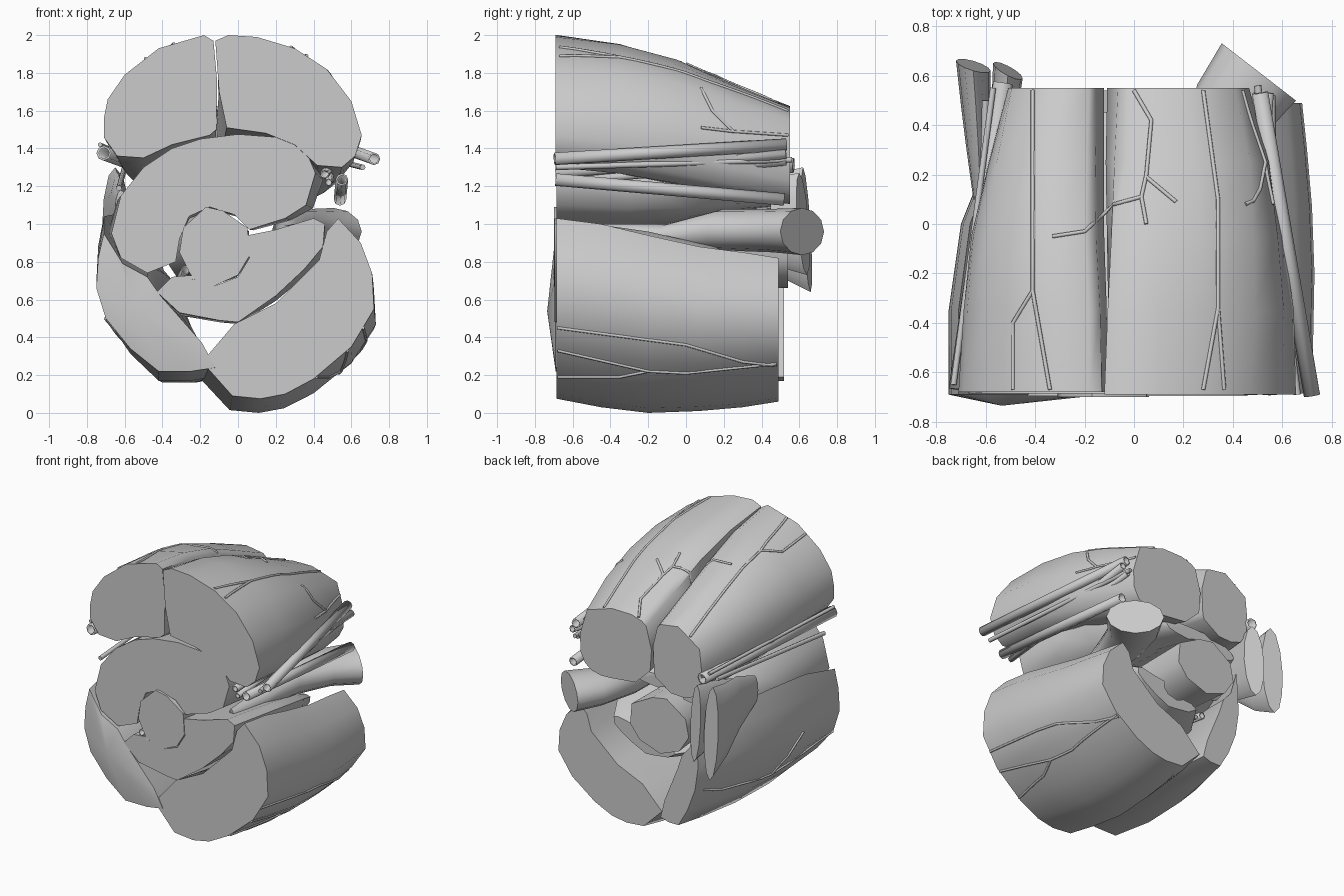
import bpy, bmesh, math
from mathutils import Vector
from mathutils.bvhtree import BVHTree

solids = []   # muscle meshes that surface veins are projected onto


def loft(name, rings, bulge=0.0):
    bm = bmesh.new()
    vs = [[bm.verts.new(p) for p in r] for r in rings]
    n = len(rings[0])
    for a, b in zip(vs, vs[1:]):
        for i in range(n):
            j = (i + 1) % n
            bm.faces.new((a[i], a[j], b[j], b[i]))
    if bulge:
        c = bm.verts.new(sum((v.co for v in vs[0]), Vector()) / n + Vector((-.04, -bulge, 0)))
        for i in range(n):
            bm.faces.new((vs[0][i], c, vs[0][(i + 1) % n]))
    else:
        bm.faces.new(vs[0])
    bm.faces.new(vs[-1])
    bmesh.ops.recalc_face_normals(bm, faces=bm.faces)
    me = bpy.data.meshes.new(name)
    bm.to_mesh(me)
    solids.append(BVHTree.FromBMesh(bm))
    bm.free()
    ob = bpy.data.objects.new(name, me)
    bpy.context.collection.objects.link(ob)
    bpy.ops.object.select_all(action='DESELECT')
    ob.select_set(True)
    bpy.context.view_layer.objects.active = ob
    bpy.ops.object.shade_smooth_by_angle(angle=math.radians(50))
    return ob


def muscle(name, outline, y0, stations, bulge=0.0):
    """Front outline (x, z) refitted to the box (y, x0, x1, z0, z1) of each station;
    an optional sixth value blends it toward a rounded box."""
    xs, zs = [p[0] for p in outline], [p[1] for p in outline]
    ax, bx, az, bz = min(xs), max(xs), min(zs), max(zs)
    rings = [[Vector((x, y0, z)) for x, z in outline]]
    for y, x0, x1, z0, z1, *r in stations:
        t = r[0] if r else 0
        ring = []
        for x, z in outline:
            u, w = 2 * (x - ax) / (bx - ax) - 1, 2 * (z - az) / (bz - az) - 1
            s = (abs(u) ** 3 + abs(w) ** 3) ** (-1 / 3)
            k = 1 - t + t * s
            ring.append(Vector(((x0 + x1) / 2 + u * k * (x1 - x0) / 2, y, (z0 + z1) / 2 + w * k * (z1 - z0) / 2)))
        rings.append(ring)
    return loft(name, rings, bulge)


# Upper pair of muscles
muscle("upper_left_muscle",
       [(-.18, 2), (-.13, 1.97), (-.11, 1.75), (-.115, 1.5), (-.15, 1.47), (-.35, 1.42), (-.5, 1.35),
        (-.64, 1.36), (-.71, 1.46), (-.71, 1.56), (-.69, 1.66), (-.6, 1.79), (-.42, 1.93)], -.68,
       [(-.35, -.69, -.11, 1.3, 1.96, .2), (-.05, -.66, -.12, 1.24, 1.88, .45),
        (.25, -.59, -.12, 1.17, 1.76, .7), (.55, -.51, -.12, 1.12, 1.63, .9)])
muscle("upper_right_muscle",
       [(-.12, 1.97), (-.05, 2), (.1, 1.99), (.3, 1.93), (.47, 1.82), (.6, 1.65), (.655, 1.47), (.62, 1.36),
        (.55, 1.3), (.42, 1.31), (.3, 1.42), (.15, 1.48), (-.06, 1.51), (-.1, 1.7)], -.69,
       [(-.35, -.12, .65, 1.26, 1.96, .2), (-.05, -.12, .61, 1.2, 1.88, .45),
        (.25, -.12, .56, 1.14, 1.75, .7), (.55, -.11, .47, 1.1, 1.62, .9)])

# Middle muscle wrapping the bone
muscle("middle_muscle",
       [(-.2, 1.45), (0, 1.475), (.2, 1.46), (.35, 1.41), (.41, 1.27), (.36, 1.1), (.25, 1.03), (.06, .97),
        (-.02, 1.05), (-.15, 1.09), (-.26, 1.04), (-.31, .92), (-.33, .8), (-.48, .74), (-.62, .82),
        (-.67, .95), (-.62, 1.15), (-.5, 1.3), (-.35, 1.4)], -.685,
       [(-.3, -.69, .45, .76, 1.42), (0, -.66, .42, .84, 1.34), (.25, -.58, .3, .96, 1.26),
        (.45, -.48, .1, 1.04, 1.18)])

# Bone shaft
muscle("bone",
       [(-.17, 1.09), (-.08, 1.07), (.05, .98), (.06, .83), (0, .73), (-.13, .67), (-.25, .73),
        (-.31, .85), (-.29, .98)], -.7,
       [(-.3, -.31, .06, .68, 1.08), (.1, -.35, .06, .67, 1.07), (.54, -.4, .07, .66, 1.07)])

# Crescent muscle beneath the bone
muscle("inner_lower_muscle",
       [(.05, .94), (.2, .97), (.4, 1.03), (.46, 1), (.45, .88), (.35, .76), (.2, .62), (.0, .48),
        (-.1, .49), (-.31, .53), (-.43, .64), (-.35, .72), (-.23, .73), (-.13, .67), (0, .72), (.06, .82)], -.695,
       [(-.2, -.42, .46, .47, .96), (.15, -.36, .42, .5, .88), (.4, -.2, .3, .55, .76)])

# Large lower right and lower left muscles
muscle("lower_right_muscle",
       [(.47, .96), (.53, 1.03), (.65, .9), (.71, .74), (.72, .55), (.6, .35), (.4, .18), (.25, .1), (.12, .075),
        (-.03, .09), (-.19, .27), (-.02, .47), (.2, .58), (.43, .81)], -.685,
       [(-.45, -.2, .725, .03, 1), (-.2, -.21, .73, 0, .94), (.07, -.2, .72, .01, .88),
        (.3, -.18, .7, .03, .85), (.49, -.15, .68, .06, .82)])
muscle("lower_left_muscle",
       [(-.71, .95), (-.61, .79), (-.48, .72), (-.41, .62), (-.19, .37), (-.12, .24), (-.25, .22), (-.42, .22),
        (-.57, .34), (-.7, .5), (-.75, .66), (-.74, .82)], -.69,
       [(-.35, -.75, -.12, .17, 1.04), (0, -.7, -.12, .16, 1.05), (.3, -.58, -.13, .16, 1.0),
        (.52, -.46, -.16, .17, .92)], .045)


# Side slabs on the left, tapering toward the front
def oval(c, u, v, n=12):
    return [Vector(c) + Vector(u) * math.cos(2 * math.pi * i / n) + Vector(v) * math.sin(2 * math.pi * i / n)
            for i in range(n)]


loft("outer_side_slab", [oval((-.62, .1, 1.08), (.03, 0, 0), (0, 0, .1)),
                         oval((-.63, .32, 1.06), (.05, 0, 0), (0, 0, .2)),
                         oval((-.64, .48, 1.0), (.06, 0, 0), (0, 0, .27)),
                         oval((-.65, .64, .97), (.07, -.02, 0), (0, -.02, .33))])
loft("inner_side_slab", [oval((-.56, .1, 1.05), (.03, 0, 0), (0, 0, .1)),
                         oval((-.53, .4, 1.02), (.05, 0, 0), (0, 0, .22)),
                         oval((-.51, .62, 1.0), (.06, -.03, 0), (0, -.02, .27))])

# Flared branch leaving at the back right
d = Vector((.79, -.61, 0))
loft("flared_branch", [oval((.3, -.5, .95), d * .05, (0, 0, .05)),
                       oval((.28, -.1, .93), d * .09, (0, 0, .07)),
                       oval((.3, .2, .97), d * .15, (0, 0, .11)),
                       oval((.39, .46, .965), d * .17, (0, 0, .115)),
                       oval((.505, .615, .96), d * .19, (0, 0, .125))])


# Vessels
def tube(name, pts, r, hollow=False):
    cu = bpy.data.curves.new(name, 'CURVE')
    cu.dimensions = '3D'
    cu.bevel_depth = r
    cu.bevel_resolution = 2
    cu.use_fill_caps = not hollow
    sp = cu.splines.new('POLY')
    sp.points.add(len(pts) - 1)
    for p, q in zip(sp.points, pts):
        p.co = (*q, 1)
    ob = bpy.data.objects.new(name, cu)
    bpy.context.collection.objects.link(ob)
    if hollow:
        m = ob.modifiers.new("wall", 'SOLIDIFY')
        m.thickness = r * .3


for k, (a, b, r) in enumerate([
        ((.72, -.695, 1.345), (.51, .53, 1.42), .033), ((.46, -.69, 1.265), (.54, .53, 1.37), .025),
        ((.55, -.69, 1.235), (.54, .52, 1.13), .033), ((.66, -.69, 1.3), (.5, .56, 1.34), .015),
        ((.48, -.69, 1.22), (.5, .53, 1.33), .02), ((-.71, -.67, 1.375), (-.53, .57, 1.31), .04),
        ((-.73, -.65, 1.42), (-.57, .55, 1.35), .012), ((-.63, -.68, 1.19), (-.6, .5, 1.3), .015),
        ((-.28, -.7, .755), (-.33, .3, .66), .025), ((-.235, -.7, .72), (-.28, .3, .63), .015)]):
    tube(f"vessel_{k + 1}", [a, b], r, r > .018)


# Surface veins, projected from above or from a side
def vein(name, path, side, r=.008):
    dirn = {'top': Vector((0, 0, -1)), 'right': Vector((-1, 0, 0)), 'left': Vector((1, 0, 0))}[side]
    flat = []
    for p, q in zip(path, path[1:]):
        flat += [Vector(p).lerp(Vector(q), t / 4) for t in range(4)]
    flat.append(Vector(path[-1]))
    pts = []
    for a, b in flat:
        o = Vector((a, b, 3)) if side == 'top' else Vector((0, a, b)) - dirn * 3
        hits = [h for h in (s.ray_cast(o, dirn) for s in solids) if h[0] is not None]
        if hits:
            pts.append(min(hits, key=lambda h: h[3])[0] - dirn * r * .3)
    if len(pts) > 1:
        tube(name, pts, r)


veins = {
    'top': [[(-.41, .54), (-.41, -.27), (-.49, -.4), (-.49, -.67)], [(-.41, -.27), (-.34, -.67)],
            [(.28, .54), (.34, .1), (.34, -.34), (.28, -.67)], [(.34, -.34), (.365, -.67)],
            [(0, .54), (.07, .42), (.05, .2), (.03, .11), (.05, 0)], [(.05, .19), (.17, .09)],
            [(.03, .11), (-.08, .08), (-.2, -.03), (-.33, -.05)]],
    'right': [[(-.68, .45), (0, .36), (.3, .27), (.48, .25)], [(-.68, .33), (-.2, .22), (0, .21), (.48, .26)],
              [(-.68, .19), (-.35, .19), (-.2, .22)], [(.08, 1.72), (.14, 1.6), (.25, 1.49), (.54, 1.47)],
              [(.08, 1.51), (.25, 1.49)]],
    'left': [[(-.68, .5), (-.15, .36), (.3, .4), (.45, .44)], [(-.15, .36), (-.2, .5), (-.3, .65)]]}
for side, paths in veins.items():
    for k, path in enumerate(paths):
        vein(f"{side}_vein_{k + 1}", path, side)
